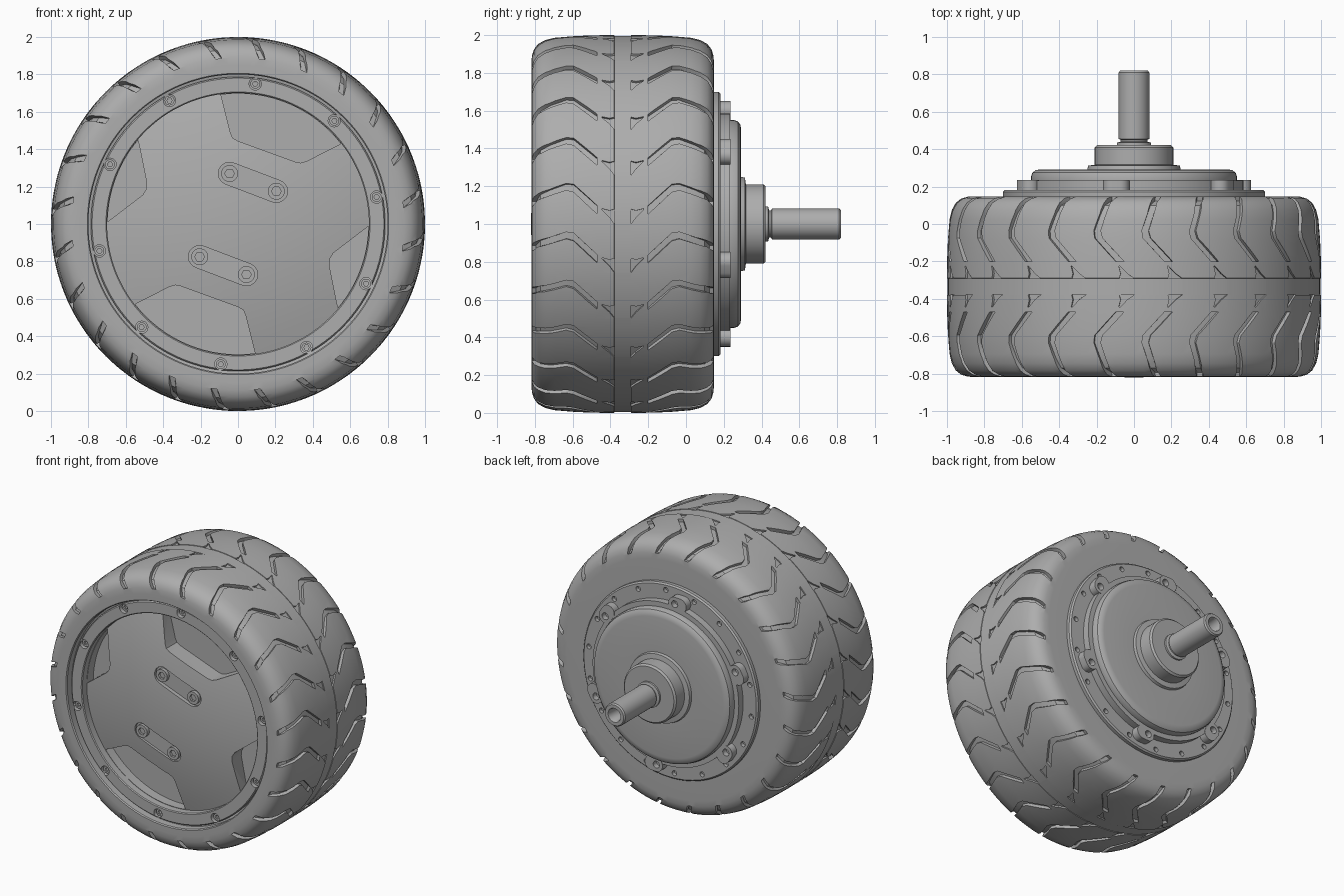
import bpy, bmesh, math

cube = bpy.data.objects.get("Cube")
if cube:
    bpy.data.objects.remove(cube, do_unlink=True)

grey = bpy.data.materials.new("plain_grey")
grey.use_nodes = True
COLOUR = (0.42, 0.42, 0.42, 1)
grey.diffuse_color = COLOUR
grey.node_tree.nodes["Principled BSDF"].inputs["Base Color"].default_value = COLOUR

AXIS_Z = 1.0      # height of the wheel axis
MID_Y = -0.335    # middle plane of the tyre


def finish(name, bm):
    bmesh.ops.remove_doubles(bm, verts=bm.verts, dist=1e-5)
    bmesh.ops.recalc_face_normals(bm, faces=bm.faces)
    mesh = bpy.data.meshes.new(name)
    bm.to_mesh(mesh)
    bm.free()
    mesh.materials.append(grey)
    obj = bpy.data.objects.new(name, mesh)
    bpy.context.collection.objects.link(obj)
    return obj


def activate(obj):
    bpy.ops.object.select_all(action='DESELECT')
    obj.select_set(True)
    bpy.context.view_layer.objects.active = obj


def smooth(obj, angle=32):
    activate(obj)
    bpy.ops.object.shade_smooth_by_angle(angle=math.radians(angle))


def cut(bm, *parts):
    """Subtract the solids in bm from each part."""
    cutter = finish("cutter", bm)
    for obj in parts:
        mod = obj.modifiers.new("cut", 'BOOLEAN')
        mod.operation = 'DIFFERENCE'
        mod.solver = 'EXACT'
        mod.object = cutter
        activate(obj)
        bpy.ops.object.modifier_apply(modifier=mod.name)
        smooth(obj)
    bpy.data.objects.remove(cutter, do_unlink=True)


def lathe(name, profile, closed=False, steps=120):
    """Spin (radius, y) points about the wheel axis."""
    bm = bmesh.new()
    vs = [bm.verts.new((r, y, AXIS_Z)) for r, y in profile]
    es = [bm.edges.new(p) for p in zip(vs, vs[1:])]
    if closed:
        es.append(bm.edges.new((vs[-1], vs[0])))
    bmesh.ops.spin(bm, geom=vs + es, cent=(0, 0, AXIS_Z), axis=(0, -1, 0),
                   angle=math.tau, steps=steps)
    return finish(name, bm)


def skin(bm, rings):
    """Closed solid through a list of vertex rings."""
    n = len(rings[0])
    loops = [[bm.verts.new(p) for p in ring] for ring in rings]
    bm.faces.new(loops[0])
    bm.faces.new(loops[-1][::-1])
    for a, b in zip(loops, loops[1:]):
        for i in range(n):
            j = (i + 1) % n
            bm.faces.new((a[i], b[i], b[j], a[j]))


def prism(bm, pts, y0, y1):
    skin(bm, [[(x, y, AXIS_Z + z) for x, z in pts] for y in (y0, y1)])


def arc(cx, cz, r, a0, a1, n):
    return [(cx + r * math.cos(a0 + (a1 - a0) * i / n),
             cz + r * math.sin(a0 + (a1 - a0) * i / n)) for i in range(n + 1)]


def circle(cx, cz, r, n=20):
    return arc(cx, cz, r, 0, math.tau, n)[:-1]


def capsule(a, b, r):
    t = math.atan2(b[1] - a[1], b[0] - a[0])
    q = math.pi / 2
    return arc(*a, r, t + q, t + 3 * q, 12) + arc(*b, r, t - q, t + q, 12)


def around(count, radius, start):
    return [(radius * math.cos(a), radius * math.sin(a))
            for a in (math.radians(start) + math.tau * i / count for i in range(count))]


# Tyre body: half section as (radius, distance from the middle plane)
half = [(.996, .0445), (1, .045), (.999, .15), (.995, .25), (.986, .36),
        (.974, .41), (.953, .448), (.925, .47), (.89, .481), (.85, .483)]
section = [(r, MID_Y - d) for r, d in reversed(half)] + [(r, MID_Y + d) for r, d in half]
section += [(.66, .148), (.66, .08), (.72, .06), (.72, -.74), (.80, -.76), (.80, -.81), (.806, -.818)]
tyre = lathe("tyre", section, closed=True)


def tread_cut(bm, path, start, side, depth):
    """Path rows: radius, offset, normal tilt, angle, width."""
    rings = []
    for r, off, tilt, ang, width in path:
        ring = []
        for lift, sgn in ((-depth, -1), (-depth, 1), (.03, 1), (.03, -1)):
            rr = r + lift * math.cos(tilt)
            y = MID_Y + side * (off + lift * math.sin(tilt))
            a = start + ang + sgn * width / 2
            ring.append((rr * math.cos(a), y, AXIS_Z + rr * math.sin(a)))
        rings.append(ring)
    skin(bm, rings)


# Tread: bent grooves and small teeth beside the centre rib
groove = [(1, .135, 0, -.125, .044), (.994, .26, .05, -.008, .042), (.992, .30, .1, 0, .036),
          (.98, .39, .3, -.03, .034), (.95, .45, .8, -.05, .034), (.89, .481, 1.5, -.085, .036)]
tooth = [(1, .043, 0, 0, .08), (1, .07, 0, .015, .035), (1, .11, 0, .04, .006)]
bm = bmesh.new()
for k in range(24):
    start = math.radians(15 * k - 3.5)
    for side in (-1, 1):
        tread_cut(bm, groove, start, side, .022)
        tread_cut(bm, tooth, start + .1, side, .012)
cut(bm, tyre)

# Hub with raised outer rim around a domed face
NOSE, RIM, POCKET = -.82, -.785, -.66


def dome(r):
    return NOSE + .184 * r * r


hub = lathe("hub", [(.07 * i, dome(.07 * i)) for i in range(11)]
            + [(.70, RIM + .006), (.706, RIM), (.78, RIM), (.787, RIM + .008), (.787, .1), (0, .1)])

# Hub recesses: rim screw holes, four pockets, two slots
screws = around(10, .755, 83)
slots = [((-.045 * s, .27 * s), (.205 * s, .175 * s)) for s in (1, -1)]
big = [(-.04, .487), (-.028, .46), (0, .444), (.305, .333), (.335, .327), (.365, .335)]
small = [(.51, -.155), (.492, -.185), (.488, -.22)]
bm = bmesh.new()
for x, z in screws:
    prism(bm, circle(x, z, .033), RIM - .05, RIM + .04)
for s in (1, -1):
    for pts, a0, a1 in ((big, 38, 97.5), (small, -40, -1)):
        outline = arc(0, 0, .697, math.radians(a0), math.radians(a1), 16) + pts
        prism(bm, [(s * x, s * z) for x, z in outline], NOSE - .03, POCKET)
for a, b in slots:
    prism(bm, capsule(a, b, .06), NOSE - .03, NOSE + .035)
cut(bm, hub)

# Screws with hexagonal sockets
bm = bmesh.new()
sockets = bmesh.new()
for x, z in screws:
    prism(bm, circle(x, z, .026), RIM + .02, RIM + .055)
    prism(sockets, circle(x, z, .014, 6), RIM - .02, RIM + .035)
for pair in slots:
    for x, z in pair:
        prism(bm, circle(x, z, .045, 28), NOSE + .01, NOSE + .05)
        prism(sockets, circle(x, z, .026, 6), NOSE - .02, NOSE + .028)
bolts = finish("screws", bm)
cut(sockets, bolts)

# Motor housing on the back: flange, ring, cover and bearing boss
housing = lathe("motor_housing", [
    (0, .05), (.69, .05), (.70, .15), (.70, .172), (.69, .182), (.585, .182), (.585, .232),
    (.55, .232), (.55, .255), (.543, .275), (.525, .288), (.50, .292), (.25, .292),
    (.245, .312), (.21, .317), (.21, .41), (.198, .422), (0, .422)])

# Mounting lugs around the ring
lug_spots = around(6, .605, 37)
bm = bmesh.new()
for a, b in zip(lug_spots, around(6, .61, 41)):
    prism(bm, capsule(a, b, .05), .16, .235)
lugs = finish("mounting_lugs", bm)

# Bolt holes in the flange and lugs
bm = bmesh.new()
for x, z in around(18, .655, 47):
    prism(bm, circle(x, z, .018, 16), .155, .2)
cut(bm, housing)
bm = bmesh.new()
for x, z in lug_spots:
    prism(bm, circle(x, z, .025, 16), .195, .26)
cut(bm, housing, lugs)

# Axle with collar and hollow end
axle = lathe("axle", [(0, .40), (.092, .40), (.092, .435), (.072, .44), (.072, .45), (.082, .455),
                      (.082, .81), (.074, .82), (.05, .82), (.045, .81), (.045, .68), (0, .68)],
             steps=48)
smooth(axle)
